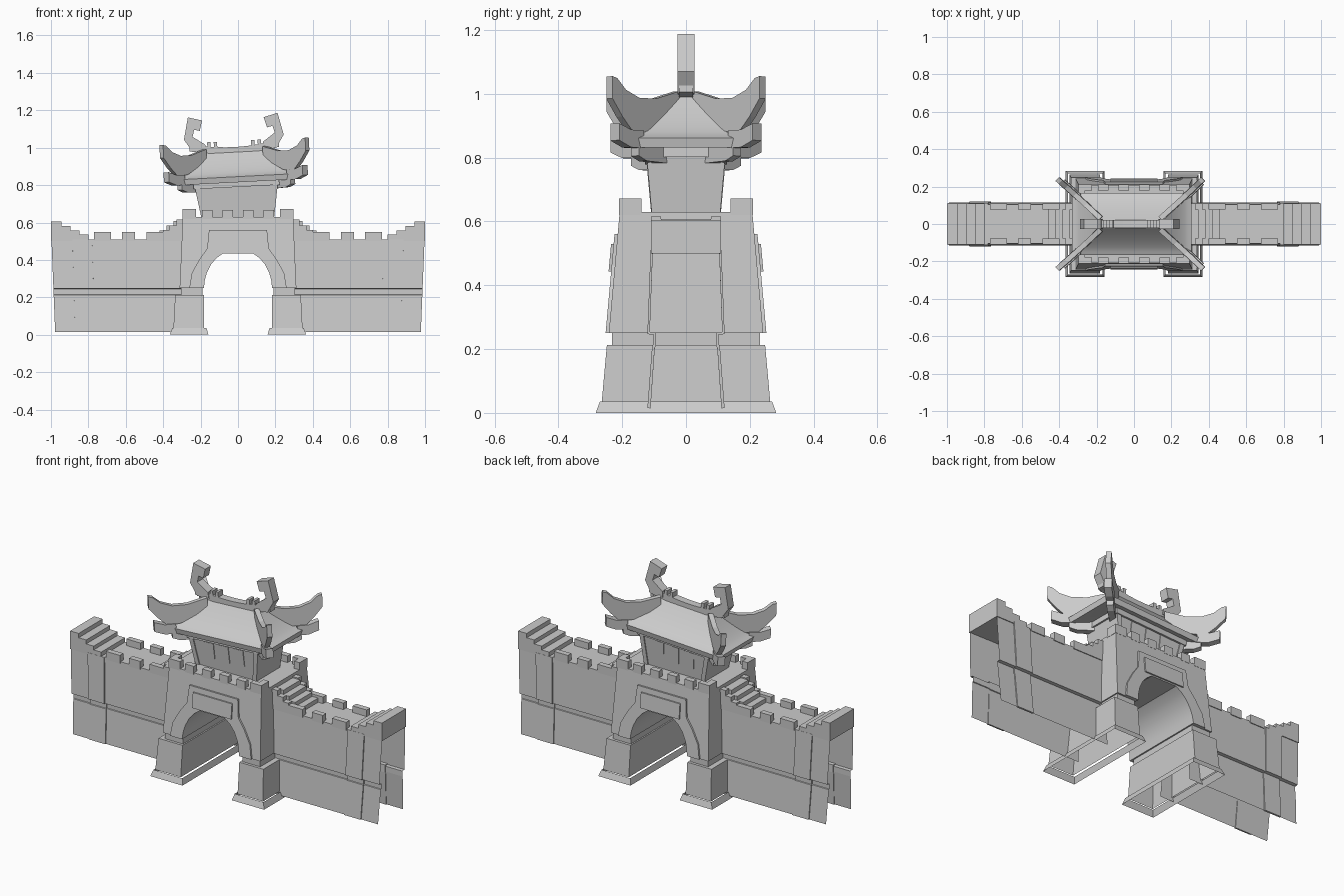
import bpy, bmesh, math
from mathutils import Matrix

cube = bpy.data.objects.get("Cube")
if cube:
    bpy.data.objects.remove(cube, do_unlink=True)

stone = bpy.data.materials.new("stone grey")
stone.use_nodes = True
GREY = (0.6, 0.6, 0.6, 1)
stone.diffuse_color = GREY
stone.node_tree.nodes["Principled BSDF"].inputs["Base Color"].default_value = GREY


def finish(name, bm, recalc=True):
    if recalc:
        bmesh.ops.recalc_face_normals(bm, faces=bm.faces)
    mesh = bpy.data.meshes.new(name)
    bm.to_mesh(mesh)
    bm.free()
    mesh.materials.append(stone)
    ob = bpy.data.objects.new(name, mesh)
    bpy.context.collection.objects.link(ob)
    return ob


def smooth(ob, angle=35):
    bpy.ops.object.select_all(action='DESELECT')
    ob.select_set(True)
    bpy.context.view_layer.objects.active = ob
    bpy.ops.object.shade_smooth_by_angle(angle=math.radians(angle))


def prism(name, pts, place, open_bottom=False):
    """Extrude a 2D outline; place(p, q, side) gives the 3D point."""
    bm = bmesh.new()
    a = [bm.verts.new(place(p, q, -1)) for p, q in pts]
    b = [bm.verts.new(place(p, q, 1)) for p, q in pts]
    n = len(pts)
    bm.faces.new(a)
    bm.faces.new(b[::-1])
    for i in range(n):
        j = (i + 1) % n
        bm.faces.new((a[i], b[i], b[j], a[j]))
    bmesh.ops.recalc_face_normals(bm, faces=bm.faces)
    if open_bottom:
        low = min(q for p, q in pts)
        drop = [f for f in bm.faces if all(v.co.z < low + 0.001 for v in f.verts)]
        bmesh.ops.delete(bm, geom=drop, context='FACES')
    return finish(name, bm, recalc=False)


def across(h):
    """Outline in x and z, depth in y given by half-depth h(z)."""
    return lambda x, z, s: (x, s * h(z), z)


def box(name, x0, x1, y0, y1, z0, z1):
    return prism(name, [(x0, z0), (x1, z0), (x1, z1), (x0, z1)],
                 lambda x, z, s: (x, y0 if s < 0 else y1, z))


def rect(x0, x1, z0, z1):
    return [(x0, z0), (x1, z0), (x1, z1), (x0, z1)]


def mirror_x(pts):
    return [(-x, z) for x, z in reversed(pts)]


# Gate tower with arched passage
half_arch = [(.182, .25), (.178, .29), (.167, .33), (.145, .375), (.115, .41), (.08, .435)]
arch = mirror_x(half_arch)[::-1] + half_arch[::-1]
tower_y = lambda z: .242 - .09 * (z - .25)
wide_arch = [(x * 1.04, z) for x, z in arch]
tower = prism("gate_tower", [(-.312, .25)] + wide_arch + [(.312, .25), (.295, .63), (-.295, .63)],
              across(tower_y))
smooth(tower, 30)
half_trim = [(.26, .25), (.247, .33), (.205, .405), (.165, .46), (.155, .56)]
trim = prism("arch_trim", arch + half_trim + mirror_x(half_trim), across(lambda z: tower_y(z) + .01))
smooth(trim, 30)
prism("name_plaque", rect(-.125, .125, .443, .53), across(lambda z: tower_y(z) + .018))

# Tower legs, grooves and plinths
for side, s in (("left", 1), ("right", -1)):
    leg = [(.182 * s, .035), (.345 * s, .035), (.336 * s, .213), (.182 * s, .213)]
    prism(side + "_leg", leg, across(lambda z: .264 - .09 * (z - .035)), True)
    prism(side + "_groove", rect(.19 * s, .305 * s, .213, .25), across(lambda z: .232))
    bm = bmesh.new()
    low = [bm.verts.new((x * s, y, 0)) for x, y in ((.158, -.283), (.365, -.283), (.365, .283), (.158, .283))]
    top = [bm.verts.new((x * s, y, .035)) for x, y in ((.168, -.27), (.352, -.27), (.352, .27), (.168, .27))]
    for i in range(4):
        bm.faces.new((low[i], low[i - 1], top[i - 1], top[i]))
    cap = bm.faces.new(top)
    bmesh.ops.inset_region(bm, faces=[cap], thickness=.02)
    bmesh.ops.delete(bm, geom=[cap], context='FACES')
    finish(side + "_plinth", bm)

# Tower battlements
for y0, y1 in ((-.21, -.178), (.178, .21)):
    for x in (-.165, -.055, .055, .165):
        box("tower_merlon", x - .028, x + .028, y0, y1, .62, .668)
    for s in (-1, 1):
        box("corner_merlon", s * .225, s * .297, y0, y1, .62, .672)
        yi = .14 if y0 > 0 else -.14
        ye = .2 if y0 > 0 else -.2
        box("corner_merlon_return", s * .262, s * .297, min(yi, ye), max(yi, ye), .62, .672)

# Side walls: open sheets with a walkway, each having a groove
half_section = [(.115, .015), (.1, .212), (.096, .214), (.096, .245), (.115, .247), (.105, .51)]


def wall_sheet(name, s, xa, xb, grow, lean):
    sec = [(-y - grow, z) for y, z in half_section] + [(y + grow, z) for y, z in half_section[::-1]]
    bm = bmesh.new()
    ends = [[bm.verts.new((s * (x + lean * (z - .5)), y, z)) for y, z in sec] for x in (xa, xb)]
    for i in range(len(sec) - 1):
        f = bm.faces.new((ends[0][i], ends[1][i], ends[1][i + 1], ends[0][i + 1]))
        if s < 0:
            f.normal_flip()
    return finish(name, bm, recalc=False)


for side, s in (("left", 1), ("right", -1)):
    wall_sheet(side + "_wall", s, .29, .997, 0, .04)
    pil = wall_sheet(side + "_pilaster", s, .78, .885, .006, .03)
    mod = pil.modifiers.new("thickness", 'SOLIDIFY')
    mod.thickness = .01
    # Stairs to the tower, and stairs rising at the wall end
    for i, z in enumerate((.608, .583, .558, .534)):
        box(side + "_tower_step", s * (.28 + .038 * i), s * (.345 + .038 * i), -.078, .078, .5, z)
    for i, z in enumerate((.535, .557, .58, .605)):
        xs = sorted((s * (.80 + .048 * i), s * (.855 + .048 * i)))
        box(side + "_end_step", *xs, -.078, .078, .5, z)
    for y0, y1 in ((-.11, -.078), (.078, .11)):
        for x0, x1 in ((.40, .49), (.55, .62), (.68, .77)):
            box(side + "_wall_merlon", s * x0, s * x1, y0, y1, .5, .548)
        # Stepped parapets beside both stairs
        for i, z in enumerate((.615, .585, .56)):
            box(side + "_inner_parapet", s * (.28 + .035 * i), s * (.33 + .035 * i), y0, y1, .5, z)
        for i, z in enumerate((.535, .557, .58, .605)):
            box(side + "_end_parapet", s * (.80 + .048 * i), s * (.855 + .048 * i), y0, y1, .5, z)

# Pavilion: flared body, posts, windows, doors
pavilion = []
add = pavilion.append
body_y = lambda z: .10 + .09 * (z - .6)
body_x = lambda z: .185 + .16 * (z - .6)
add(prism("pavilion_body", [(-body_x(.6), .6), (body_x(.6), .6), (body_x(.82), .82), (-body_x(.82), .82)],
          across(body_y)))
add(box("pavilion_head_beam", -.23, .23, -.128, .128, .79, .822))
for x in (-.095, 0, .095):
    add(prism("window", rect(x - .028, x + .028, .69, .785), across(lambda z: body_y(z) + .004)))
add(prism("side_door", rect(-.038, .038, .69, .795), lambda y, z, s: (s * (body_x(z) + .004), y, z)))
for s in (-1, 1):
    post = [(.165, .6), (.19, .6), (.226, .82), (.2, .82)]
    add(prism("corner_post", [(x * s, z) for x, z in post], across(lambda z: body_y(z) + .006)))

# Hipped curved roof with eave lip and underside
bm = bmesh.new()
rings = []
for i in range(9):
    t = i / 8
    rings.append((.17 + .15 * t, .015 + .15 * t, .845 + .14 * (1 - t) ** 1.35))
rings += [(.312, .158, .815), (.22, .115, .822)]
loops = [[bm.verts.new((a * x, b * y, z)) for a, b in ((-1, -1), (1, -1), (1, 1), (-1, 1))]
         for x, y, z in rings]
for r0, r1 in zip(loops, loops[1:]):
    for k in range(4):
        bm.faces.new((r0[k - 1], r0[k], r1[k], r1[k - 1]))
bm.faces.new(loops[0])
roof = finish("roof", bm)
smooth(roof, 25)
add(roof)

# Upturned hip horns, eave corner blocks and diagonal brackets on four corners
horn = [(0, .94), (.45, .87), (.68, .86), (.85, .91), (1, .965),
        (1, 1.035), (.93, 1.03), (.8, .995), (.6, .972), (.35, .972), (0, 1.0)]
block = [(.55, .815), (.74, .815), (.92, .835), (.92, .888), (.74, .87), (.55, .87)]
bracket = [(.1, .77), (.5, .775), (.62, .79), (.62, .822), (.1, .822)]
for a in (-1, 1):
    for b in (-1, 1):
        def diagonal(w, a=a, b=b):
            return lambda d, z, s: (a * (.16 + .23 * d + s * w * .7),
                                    b * (.03 + .21 * d - s * w * .7), z)
        add(prism("roof_horn", horn, diagonal(.014)))
        add(prism("eave_corner", block, diagonal(.02)))
        add(prism("corner_bracket", bracket, diagonal(.018)))

# Sagging ridge, ridge nubs and hooked finials
xs = [-.24 + .04 * i for i in range(13)]
ridge = [(x, .97 + .4 * x * x) for x in xs] + [(x, 1.004 + .5 * x * x) for x in reversed(xs)]
add(prism("ridge_beam", ridge, across(lambda z: .022)))
hook = [(.225, .99), (.267, 1.057), (.24, 1.175), (.165, 1.155),
        (.18, 1.1), (.21, 1.107), (.22, 1.07), (.155, 1.025), (.15, .99)]
for s in (-1, 1):
    add(prism("ridge_finial", [(x * s, z) for x, z in hook], across(lambda z: .026)))
    for x in (.1, .135):
        add(box("ridge_nub", s * x - .009, s * x + .009, -.022, .022, 1.0, 1.037))

# The pavilion leans slightly
lean = (Matrix.Translation((0, 0, .63)) @ Matrix.Rotation(math.radians(-3), 4, 'Y')
        @ Matrix.Translation((0, 0, -.63)))
for ob in pavilion:
    ob.data.transform(lean)
